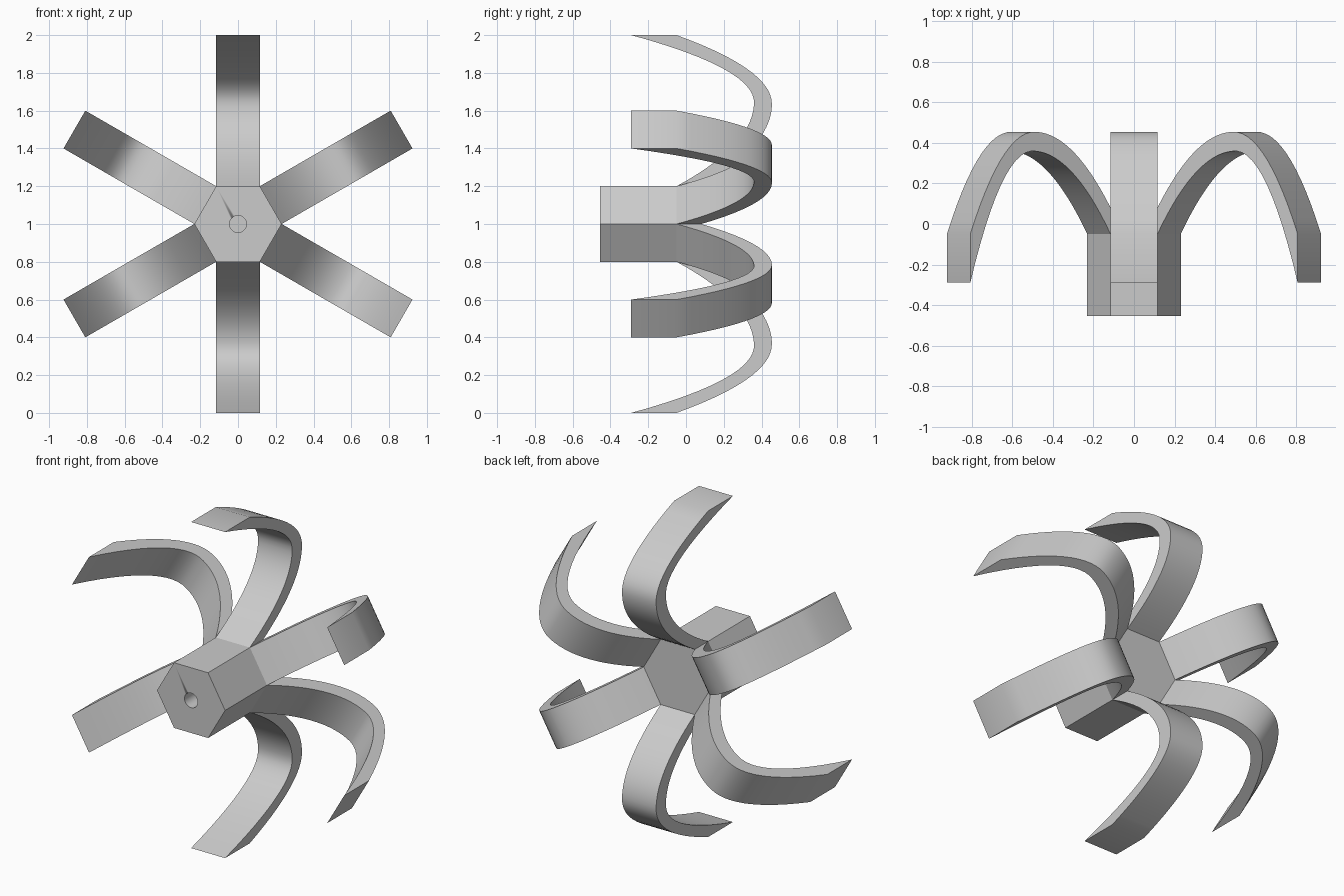
import bpy, bmesh, math
from mathutils import Matrix, Vector

if "Cube" in bpy.data.objects:
    bpy.data.objects.remove(bpy.data.objects["Cube"])

HUB_Z = 1.0
HALF_W = 0.1155   # half of one hexagon side, also half the arm width
STEPS = 28


def arc(start, peak, end, t):
    """Two half parabolas sharing one peak; points are (radius, y)."""
    r = start[0] + (end[0] - start[0]) * t
    side = start if r < peak[0] else end
    u = (r - peak[0]) / (side[0] - peak[0])
    return r, peak[1] + (side[1] - peak[1]) * u * u


def finish(bm, name):
    bmesh.ops.recalc_face_normals(bm, faces=bm.faces)
    mesh = bpy.data.meshes.new(name)
    bm.to_mesh(mesh)
    bm.free()
    obj = bpy.data.objects.new(name, mesh)
    bpy.context.collection.objects.link(obj)
    bpy.context.view_layer.objects.active = obj
    bpy.ops.object.select_all(action='DESELECT')
    obj.select_set(True)
    bpy.ops.object.shade_smooth_by_angle(angle=math.radians(25))
    return obj


def prism(name, sides, radius, y0, y1):
    """Prism with its axis along y, centred on the hub axis."""
    bm = bmesh.new()
    mat = Matrix.Translation((0, (y0 + y1) / 2, HUB_Z)) @ Matrix.Rotation(math.pi / 2, 4, 'X') \
        @ Matrix.Rotation(math.pi / 2, 4, 'Z')
    bmesh.ops.create_cone(bm, cap_ends=True, segments=sides, radius1=radius,
                          radius2=radius, depth=y1 - y0, matrix=mat)
    # turn until a corner lies on the x axis
    v = bm.verts[:][0].co
    turn = math.atan2(v.z - HUB_Z, v.x)
    bmesh.ops.rotate(bm, verts=bm.verts, cent=(0, 0, HUB_Z),
                     matrix=Matrix.Rotation(turn, 3, 'Y'))
    return finish(bm, name)


def arm(name, angle):
    """Curved claw swept outward from one hub side."""
    bm = bmesh.new()
    out = Vector((math.cos(angle), 0, math.sin(angle)))
    across = Vector((-math.sin(angle), 0, math.cos(angle)))
    rings = []
    for i in range(STEPS + 1):
        t = i / STEPS
        inner = arc((0.2, -0.05), (0.645, 0.36), (1.0, -0.29), t)
        outer = arc((0.2, 0.08), (0.635, 0.455), (1.0, -0.05), t)
        ring = []
        for (r, y), s in ((inner, -1), (outer, -1), (outer, 1), (inner, 1)):
            p = out * r + across * (s * HALF_W) + Vector((0, y, HUB_Z))
            ring.append(bm.verts.new(p))
        rings.append(ring)
    for a, b in zip(rings, rings[1:]):
        for k in range(4):
            m = (k + 1) % 4
            bm.faces.new((a[k], a[m], b[m], b[k]))
    bm.faces.new(rings[0])
    bm.faces.new(rings[-1])
    return finish(bm, name)


# Hexagonal hub with a blind hole in its front
hub = prism("hub", 6, 2 * HALF_W, -0.455, 0.08)
cutter = prism("hole_cutter", 32, 0.045, -0.6, -0.2)
cutter.hide_render = True
cutter.hide_viewport = True
hole = hub.modifiers.new("hole", 'BOOLEAN')
hole.operation = 'DIFFERENCE'
hole.solver = 'EXACT'
hole.object = cutter

# Six arms, one on each hub side
for i in range(6):
    arm(f"arm_{i + 1}", math.radians(30 + 60 * i))
